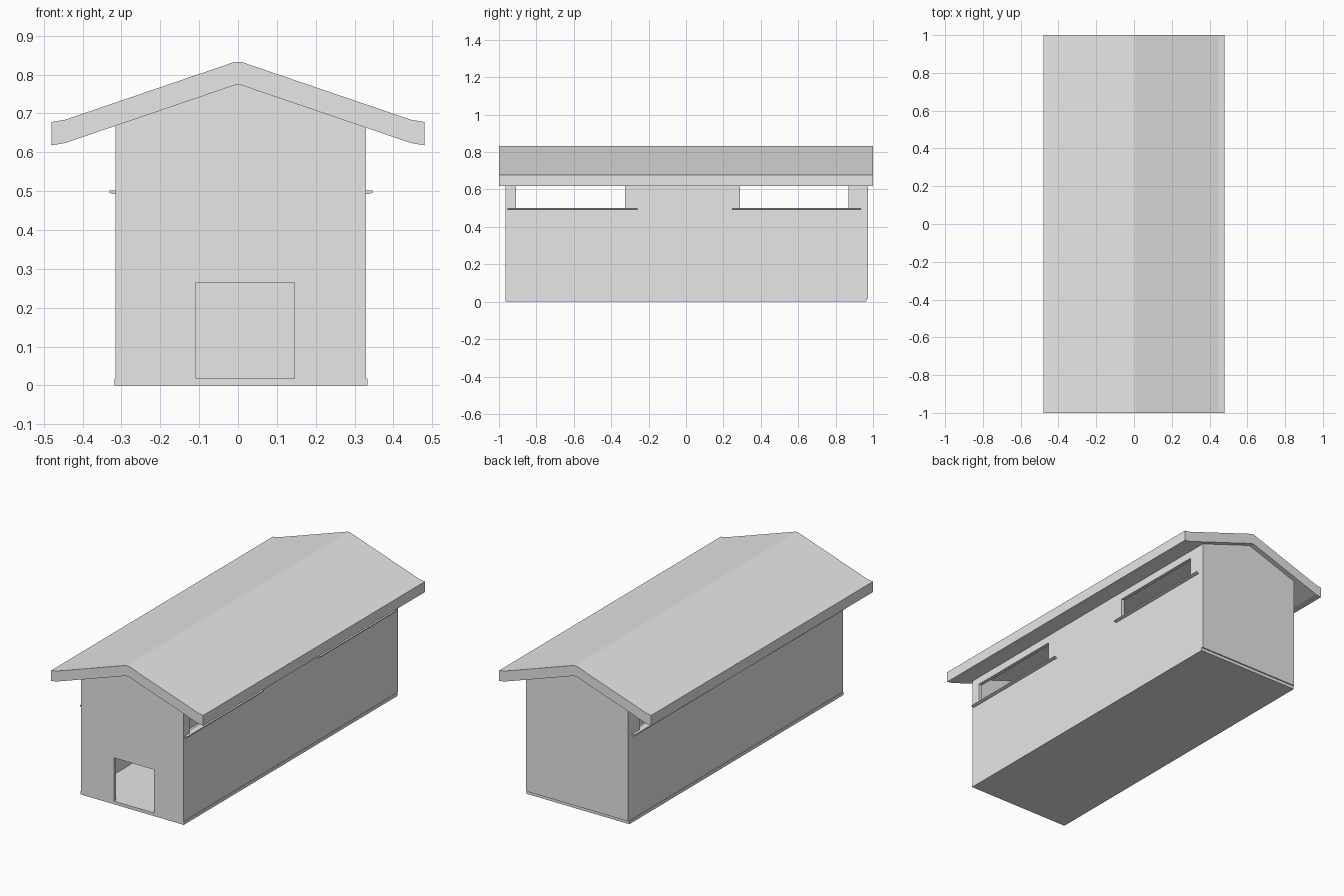
import bpy, bmesh
from mathutils import Vector

old = bpy.data.objects.get("Cube")
if old:
    bpy.data.objects.remove(old, do_unlink=True)

grey = bpy.data.materials.new("plain grey")
grey.use_nodes = True
grey.diffuse_color = (0.8, 0.8, 0.8, 1)
grey.node_tree.nodes["Principled BSDF"].inputs["Base Color"].default_value = (0.8, 0.8, 0.8, 1)


def prism(name, outline, axis, start, end):
    """Extrude an outline along x (outline is y, z) or y (outline is x, z)."""
    def point(a, z):
        return (start, a, z) if axis == "x" else (a, start, z)
    bm = bmesh.new()
    face = bm.faces.new([bm.verts.new(point(a, z)) for a, z in outline])
    push = Vector((end - start, 0, 0) if axis == "x" else (0, end - start, 0))
    grown = bmesh.ops.extrude_face_region(bm, geom=[face])["geom"]
    bmesh.ops.translate(bm, vec=push, verts=[g for g in grown if isinstance(g, bmesh.types.BMVert)])
    bmesh.ops.recalc_face_normals(bm, faces=bm.faces)
    mesh = bpy.data.meshes.new(name)
    bm.to_mesh(mesh)
    bm.free()
    mesh.materials.append(grey)
    obj = bpy.data.objects.new(name, mesh)
    bpy.context.collection.objects.link(obj)
    return obj


def box(name, x, y, z):
    return prism(name, [(y[0], z[0]), (y[1], z[0]), (y[1], z[1]), (y[0], z[1])], "x", *x)


def cut(target, cutter):
    mod = target.modifiers.new("opening", "BOOLEAN")
    mod.object, mod.operation, mod.solver = cutter, "DIFFERENCE", "EXACT"
    bpy.context.view_layer.objects.active = target
    bpy.ops.object.modifier_apply(modifier=mod.name)


LEFT, RIGHT = 0.33, -0.315          # outer wall planes
FRONT, BACK = -0.965, 0.972
THICK, FLOOR = 0.02, 0.018
SILL, HEAD = 0.5, 0.62              # window heights
WINDOWS = {"front": (-0.91, -0.325), "back": (0.29, 0.87)}

# Floor slab, slightly wider than the walls
box("floor", (RIGHT - 0.003, LEFT + 0.003), (FRONT, 0.965), (0, FLOOR))

# Gable walls; the front outline steps around the doorway
ridge = [(LEFT, 0.664), (0.008, 0.774), (-0.008, 0.774), (RIGHT, 0.669)]
doorway = [(-0.108, FLOOR), (-0.108, 0.265), (0.145, 0.265), (0.145, FLOOR)]
feet = [(RIGHT, FLOOR), (LEFT, FLOOR)]
prism("front_wall", [feet[0]] + doorway + [feet[1]] + ridge, "y", FRONT, FRONT + THICK)
prism("back_wall", feet + ridge, "y", BACK - THICK, BACK)

# Side walls with window openings and projecting sills
for side, outer, sign in (("left", LEFT, 1), ("right", RIGHT, -1)):
    inner = outer - sign * THICK
    wall = box(side + "_wall", (inner, outer), (FRONT + THICK, BACK - THICK), (FLOOR, 0.665))
    for place, (y0, y1) in WINDOWS.items():
        cutter = box("cutter", (inner - 0.1, outer + 0.1), (y0, y1), (SILL - 0.005, HEAD))
        cutter.hide_render = True
        cut(wall, cutter)
        bpy.data.objects.remove(cutter, do_unlink=True)
        tip = outer + sign * 0.016
        prism(f"{side}_{place}_sill",
              [(inner, SILL + 0.002), (tip, SILL + 0.002), (tip, SILL - 0.004),
               (outer + sign * 0.008, SILL - 0.007), (inner, SILL - 0.007)],
              "y", y0 - 0.045, y1 + 0.065)

# Gabled roof with flattened eave ends
half = [(0.008, 0.833), (0.445, 0.684), (0.48, 0.678)]
top = [(-x, z) for x, z in reversed(half)] + half
prism("roof", top + [(x, z - 0.06) for x, z in reversed(top)], "y", -1, 1)
